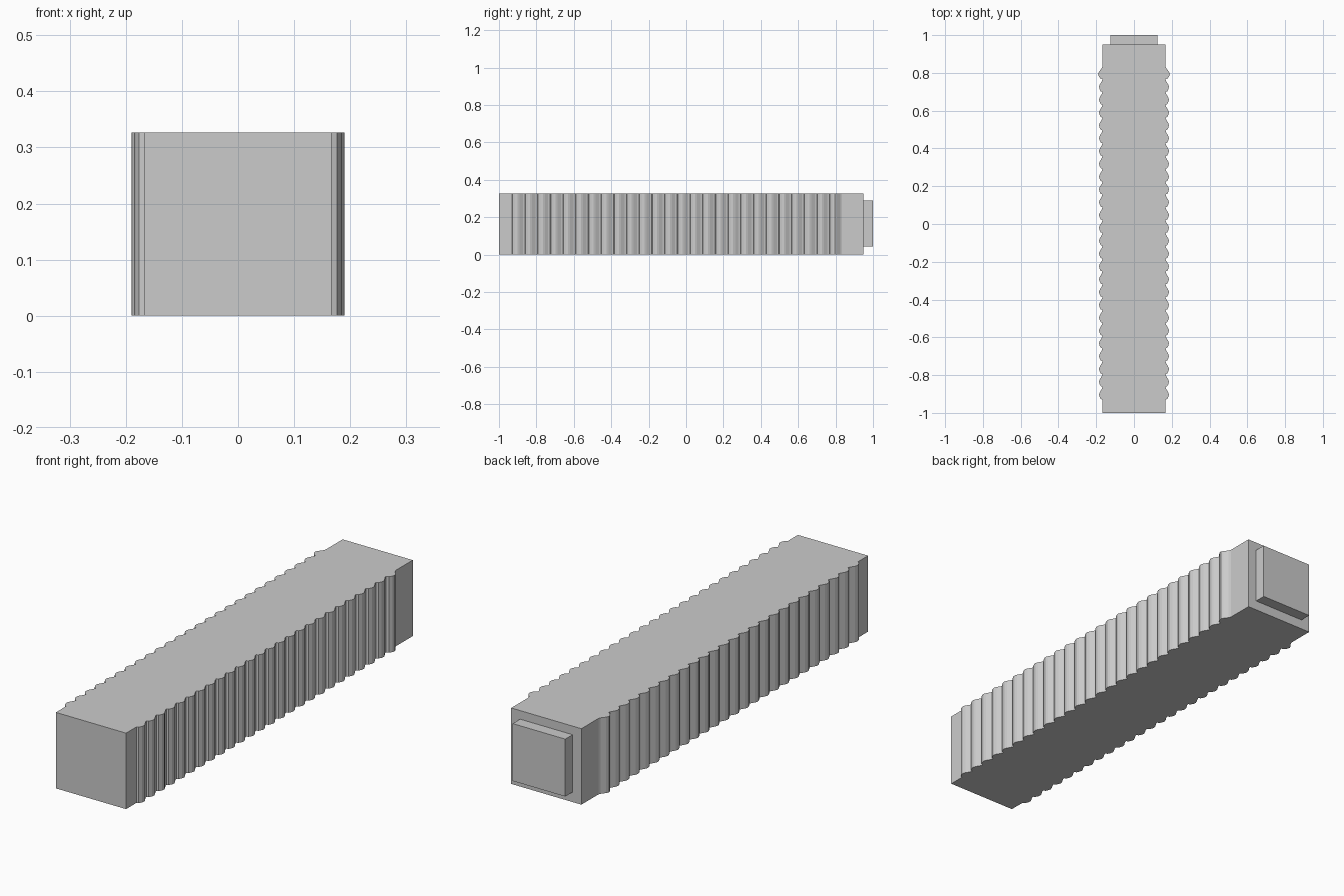
import bpy
import bmesh

cube = bpy.data.objects.get("Cube")
if cube:
    bpy.data.objects.remove(cube, do_unlink=True)

grey = bpy.data.materials.new("plain_grey")
grey.use_nodes = True
colour = (0.6, 0.6, 0.6, 1)
grey.diffuse_color = colour
grey.node_tree.nodes["Principled BSDF"].inputs["Base Color"].default_value = colour


def extrude_outline(name, outline, bottom, top):
    """Extrude a plan outline between two heights."""
    bm = bmesh.new()
    face = bm.faces.new([bm.verts.new((x, y, bottom)) for x, y in outline])
    result = bmesh.ops.extrude_face_region(bm, geom=[face])
    verts = [v for v in result["geom"] if isinstance(v, bmesh.types.BMVert)]
    bmesh.ops.translate(bm, verts=verts, vec=(0, 0, top - bottom))
    bmesh.ops.recalc_face_normals(bm, faces=bm.faces[:])
    mesh = bpy.data.meshes.new(name)
    bm.to_mesh(mesh)
    bm.free()
    mesh.materials.append(grey)
    obj = bpy.data.objects.new(name, mesh)
    bpy.context.collection.objects.link(obj)
    return obj


# Ribbed bar: each rib swells slowly from the back and drops off at its front
HALF, START, END, RIBS = 0.167, -0.93, 0.835, 26
pitch = (END - START) / RIBS
rib = [(0.0, 0.0), (0.05, 0.009), (0.25, 0.016), (0.42, 0.018), (0.58, 0.014), (0.85, 0.003)]

side = [(HALF, -1.0)]
for i in range(RIBS):
    swell = 1.28 if i == RIBS - 1 else 1.0
    side += [(HALF + out * swell, START + (i + t) * pitch) for t, out in rib]
side += [(HALF, END), (HALF, 0.95)]
extrude_outline("ribbed_bar", side + [(-x, y) for x, y in reversed(side)], 0, 0.327)

# Raised plate on the back end
w = 0.125
extrude_outline("end_plate", [(-w, 0.95), (w, 0.95), (w, 1.0), (-w, 1.0)], 0.043, 0.29)
